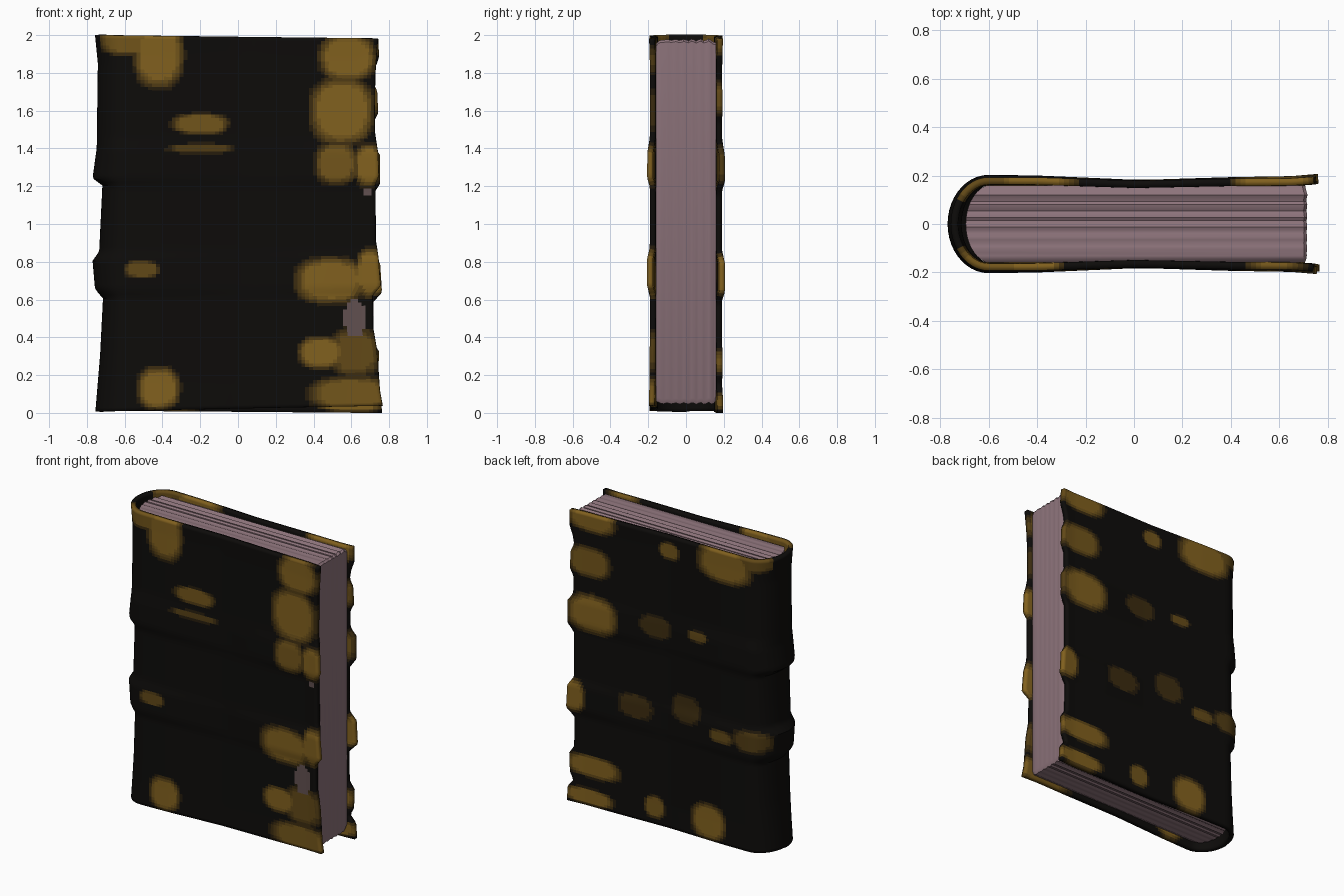
import bpy, bmesh, math

if "Cube" in bpy.data.objects:
    bpy.data.objects.remove(bpy.data.objects["Cube"])


def material(name, rgb):
    m = bpy.data.materials.new(name)
    m.diffuse_color = (*rgb, 1)
    m.use_nodes = True
    m.node_tree.nodes["Principled BSDF"].inputs["Base Color"].default_value = m.diffuse_color
    return m


def interp(points, v):
    """Piecewise linear lookup in a short (z, value) profile."""
    if v <= points[0][0]:
        return points[0][1]
    for (a, p), (b, q) in zip(points, points[1:]):
        if v <= b:
            return p + (q - p) * (v - a) / (b - a)
    return points[-1][1]


def finish(bm, name, mats):
    me = bpy.data.meshes.new(name)
    bm.to_mesh(me)
    bm.free()
    ob = bpy.data.objects.new(name, me)
    bpy.context.collection.objects.link(ob)
    for m in mats:
        me.materials.append(m)
    bpy.ops.object.select_all(action='DESELECT')
    bpy.context.view_layer.objects.active = ob
    ob.select_set(True)
    bpy.ops.object.shade_smooth_by_angle(angle=math.radians(35))
    return ob


# Leather tones fading from black to worn gold, plus a bare patch
LEVELS = 7
BLACK, GOLD = (0.004, 0.0035, 0.003), (0.22, 0.118, 0.013)
tones = [material("leather_%d" % i,
                  [a + (b - a) * (i / (LEVELS - 1)) ** 1.5 for a, b in zip(BLACK, GOLD)])
         for i in range(LEVELS)]
bare = material("bare_patch", (0.12, 0.08, 0.08))
paper = material("paper", (0.27, 0.175, 0.20))

# Silhouettes along z: spine reach, both fore edges, band bulge
SPINE = [(0, -.755), (.3, -.73), (.6, -.715), (.65, -.757), (.8, -.77), (.85, -.735),
         (1.2, -.718), (1.24, -.77), (1.4, -.748), (1.85, -.742), (2, -.757)]
FRONT_EDGE = [(0, .765), (.08, .75), (.3, .735), (.42, .715), (.6, .712), (.65, .755),
              (.83, .74), (.9, .728), (1.2, .726), (1.25, .745), (1.38, .74), (1.5, .722),
              (1.8, .725), (2, .74)]
BACK_EDGE = [(0, .76), (.1, .755), (.15, .715), (.2, .74), (.33, .745), (.38, .71),
             (.58, .705), (.64, .76), (.8, .75), (.86, .71), (1.16, .71), (1.22, .75),
             (1.38, .75), (1.43, .715), (1.55, .715), (1.6, .74), (1.72, .735),
             (1.77, .71), (1.83, .72), (1.9, .745), (2, .74)]
BULGE = [(0, .003), (.15, 0), (.6, 0), (.65, .012), (.8, .013), (.86, 0), (1.19, 0),
         (1.24, .013), (1.38, .012), (1.46, 0), (1.9, 0), (2, .003)]
# Cover bow along x
BOW = [(-.6, .19), (-.4, .19), (0, .178), (.4, .185), (.65, .186), (.76, .194)]

# Worn spots: x, z, half width, half height, strength
FRONT_SPOTS = [
    (-.42, 1.9, .14, .19, 1), (-.58, 1.97, .17, .08, .9), (-.2, 1.53, .16, .06, .9),
    (-.2, 1.4, .19, .03, .5), (-.51, .76, .1, .05, .7), (-.42, .13, .12, .12, 1),
    (.58, 1.88, .16, .13, 1), (.55, 1.6, .18, .19, 1), (.52, 1.32, .12, .12, .8),
    (.69, 1.31, .08, .12, 1), (.49, .7, .2, .13, 1), (.7, .74, .08, .14, 1),
    (.44, .32, .13, .09, 1), (.62, .32, .15, .14, .6), (.6, .1, .24, .1, .8)]
BACK_SPOTS = [
    (.58, 1.95, .19, .09, 1), (.6, 1.66, .17, .11, .9), (.57, 1.31, .2, .14, 1),
    (.72, .73, .1, .12, 1), (.57, .27, .22, .08, 1), (.6, .06, .2, .06, 1),
    (0, 1.89, .08, .06, .9), (.11, .12, .08, .08, .9), (-.3, .13, .14, .13, 1),
    (-.42, 1.91, .22, .13, 1), (-.22, 1.37, .08, .04, .7), (.1, 1.35, .13, .08, .4),
    (.25, .77, .14, .09, .4), (-.13, .85, .12, .1, .4), (-.4, .74, .1, .05, .6),
    (-.62, .76, .14, .08, .5), (-.62, 1.97, .15, .06, .7)]


def cover_tone(c):
    front = c.y < 0
    if front and math.hypot((c.x - .62) / .06, (c.z - .5) / .1) < 1:
        return LEVELS
    if front and math.hypot((c.x - .68) / .025, (c.z - 1.17) / .02) < 1:
        return LEVELS
    if abs(c.y) < .1:
        return 0
    worn = 0
    for x, z, w, h, s in FRONT_SPOTS if front else BACK_SPOTS:
        d = ((abs(c.x - x) / w) ** 2.5 + (abs(c.z - z) / h) ** 2.5) ** .4
        worn = max(worn, s * min(1, max(0, 2.6 * (1.05 - d))))
    return round(worn * (LEVELS - 1))


# Cover: one sheet wrapping front board, round spine and back board
NX, NS, NZ = 64, 22, 110
path = ([("front", 1 - i / NX) for i in range(NX)]
        + [("spine", i / NS) for i in range(NS)]
        + [("back", i / NX) for i in range(NX + 1)])


def cover_point(part, t, z):
    grow = interp(BULGE, z)
    if part == "spine":
        a = math.pi * t
        reach = -.6 - interp(SPINE, z)
        x = -.6 - reach * math.sin(a)
        y = -(.19 + grow) * math.cos(a)
    else:
        edge = interp(FRONT_EDGE if part == "front" else BACK_EDGE, z)
        ragged = max(0, (t - .75) / .25)
        x = -.6 + (1.33 + (edge - .73) * ragged) * t
        y = interp(BOW, x) + grow * (.3 + .7 * abs(2 * t - 1))
        y = -y if part == "front" else y
    # slightly skewed top and bottom edges
    side = (x + .75) / 1.5
    low = (.008 + .03 * side) if y < 0 else .012 * (1 - side)
    high = 2 - .018 * side
    return x, y, low + (high - low) * z / 2


bm = bmesh.new()
grid = [[bm.verts.new(cover_point(p, t, 2 * k / NZ)) for p, t in path] for k in range(NZ + 1)]
for k in range(NZ):
    for i in range(len(path) - 1):
        f = bm.faces.new((grid[k][i], grid[k + 1][i], grid[k + 1][i + 1], grid[k][i + 1]))
        f.material_index = cover_tone(f.calc_center_median())
cover = finish(bm, "cover", tones + [bare])
sol = cover.modifiers.new("board_thickness", 'SOLIDIFY')
sol.thickness = .03
sol.offset = -1

# Page block: slices lofted across y, following the spine and slightly uneven
bm = bmesh.new()
rings = []
N = 24
for j in range(N + 1):
    y = -.158 + .318 * j / N
    ripple = .005 * math.sin(j * 1.9) + .003 * math.sin(j * 4.3)
    sink = .02 if j in (0, N) else .008 if j in (1, N - 1) else 0
    x0 = -.58 - .115 * math.sqrt(max(0, 1 - (y / .165) ** 2))
    x1 = .714 + ripple * .4 - sink * .4
    z0, z1 = .05 + ripple + sink * .5, 1.975 + ripple - sink
    rings.append([bm.verts.new((x, y, z)) for x, z in
                  ((x0, z0), (x1 - .012, z0), (x1, z0 + .025), (x1, z1 - .012),
                   (x1 - .012, z1), (x0, z1))])
for a, b in zip(rings, rings[1:]):
    for i in range(6):
        n = (i + 1) % 6
        bm.faces.new((a[i], a[n], b[n], b[i]))
bm.faces.new(rings[0])
bm.faces.new(rings[-1])
bmesh.ops.recalc_face_normals(bm, faces=bm.faces[:])
finish(bm, "page_block", [paper])
